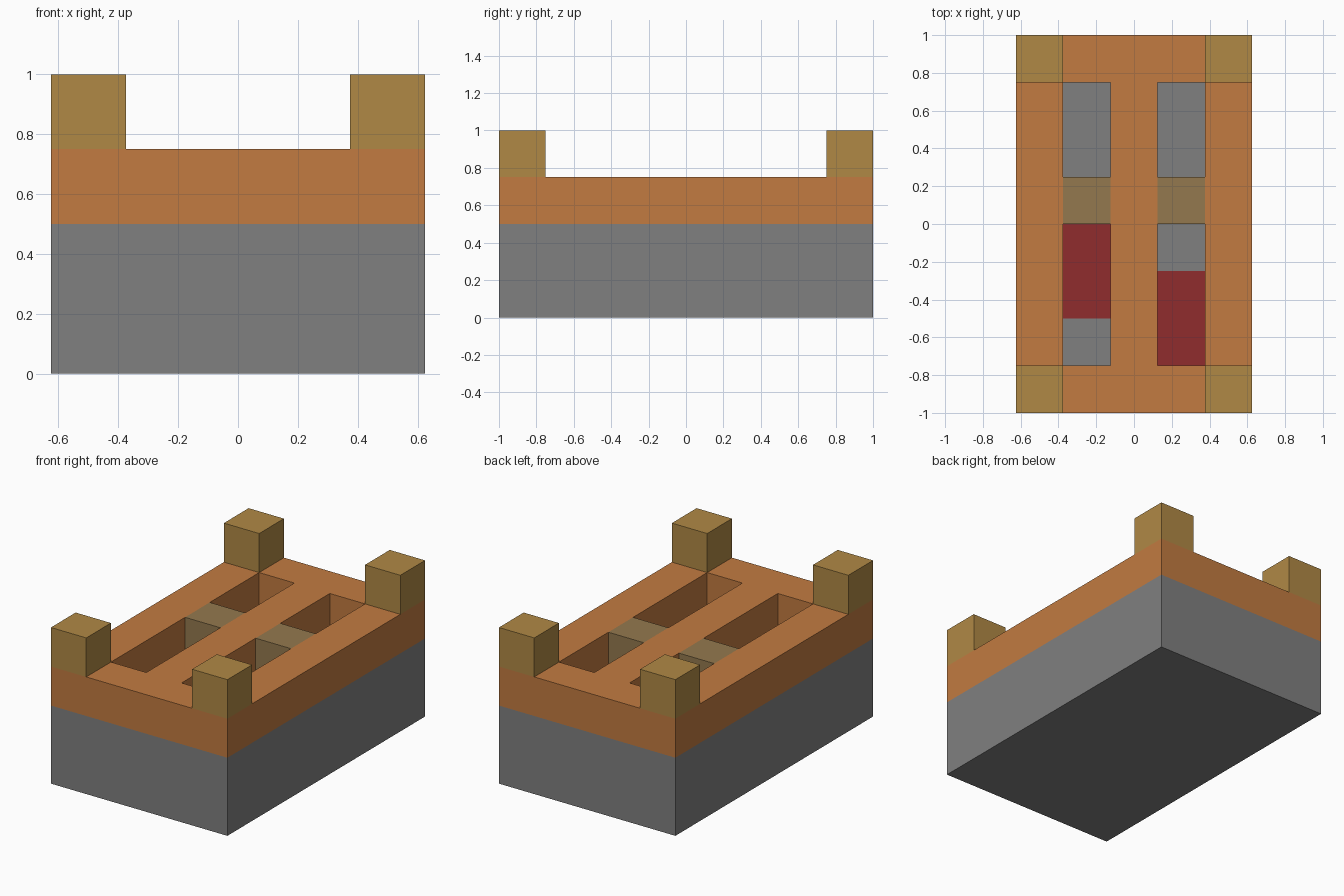
import bpy, bmesh
from mathutils import Vector

if "Cube" in bpy.data.objects:
    bpy.data.objects.remove(bpy.data.objects["Cube"])

CELL = 0.25          # every part follows one block size
NX, NY = 5, 8        # blocks across and along
SLOTS = (1, 3)       # block columns that hold the slots


def linear(c):
    c /= 255
    return c / 12.92 if c <= 0.04045 else ((c + 0.055) / 1.055) ** 2.4


def material(name, *rgb):
    mat = bpy.data.materials.new(name)
    mat.use_nodes = True
    colour = [linear(c) for c in rgb] + [1]
    mat.diffuse_color = colour
    bsdf = mat.node_tree.nodes["Principled BSDF"]
    bsdf.inputs["Base Color"].default_value = colour
    bsdf.inputs["Roughness"].default_value = 0.9
    return mat


stone = material("stone grey", 128, 128, 128)
copper = material("copper orange", 194, 123, 65)
brass = material("brass tan", 176, 137, 69)
bronze = material("dull bronze", 148, 121, 78)
red = material("dark red", 144, 44, 45)


def block_part(name, cells, bottom, height, mats, paint=None):
    """Raise a set of grid cells into one solid with clean flat faces."""
    bm = bmesh.new()
    for i, j in cells:
        corners = [(i, j), (i + 1, j), (i + 1, j + 1), (i, j + 1)]
        face = bm.faces.new([bm.verts.new(((x - NX / 2) * CELL,
                                           (y - NY / 2) * CELL, bottom))
                             for x, y in corners])
        face.material_index = 0
    bmesh.ops.remove_doubles(bm, verts=bm.verts[:], dist=1e-4)
    raised = bmesh.ops.extrude_face_region(bm, geom=bm.faces[:], use_keep_orig=True)
    top_verts = [v for v in raised["geom"] if isinstance(v, bmesh.types.BMVert)]
    bmesh.ops.translate(bm, verts=top_verts, vec=Vector((0, 0, height)))
    bmesh.ops.recalc_face_normals(bm, faces=bm.faces[:])
    if paint:
        for face in bm.faces:
            if face.normal.z > 0.9:
                c = face.calc_center_median()
                cell = (int(c.x / CELL + NX / 2), int(c.y / CELL + NY / 2))
                face.material_index = int(cell in paint)
    bmesh.ops.dissolve_limit(bm, angle_limit=0.01, verts=bm.verts[:],
                             edges=bm.edges[:], delimit={'MATERIAL'})
    mesh = bpy.data.meshes.new(name)
    bm.to_mesh(mesh)
    bm.free()
    for mat in mats:
        mesh.materials.append(mat)
    obj = bpy.data.objects.new(name, mesh)
    bpy.context.collection.objects.link(obj)
    return obj


grid = [(i, j) for i in range(NX) for j in range(NY)]

# Base with the red patches on the slot floors
red_cells = {(1, 2), (1, 3), (3, 1), (3, 2)}
block_part("base", grid, 0, 2 * CELL, [stone, red], red_cells)

# Upper frame with two long slots
frame = [(i, j) for i, j in grid if not (i in SLOTS and 0 < j < NY - 1)]
block_part("slotted_frame", frame, 2 * CELL, CELL, [copper])

# Bridges crossing the slots
for side, column in zip(("right", "left"), SLOTS):
    block_part(side + "_bridge", [(column, 4)], 2 * CELL, CELL, [bronze])

# Corner posts
for side, i in (("right", 0), ("left", NX - 1)):
    for end, j in (("front", 0), ("back", NY - 1)):
        block_part(f"{end}_{side}_post", [(i, j)], 3 * CELL, CELL, [brass])
